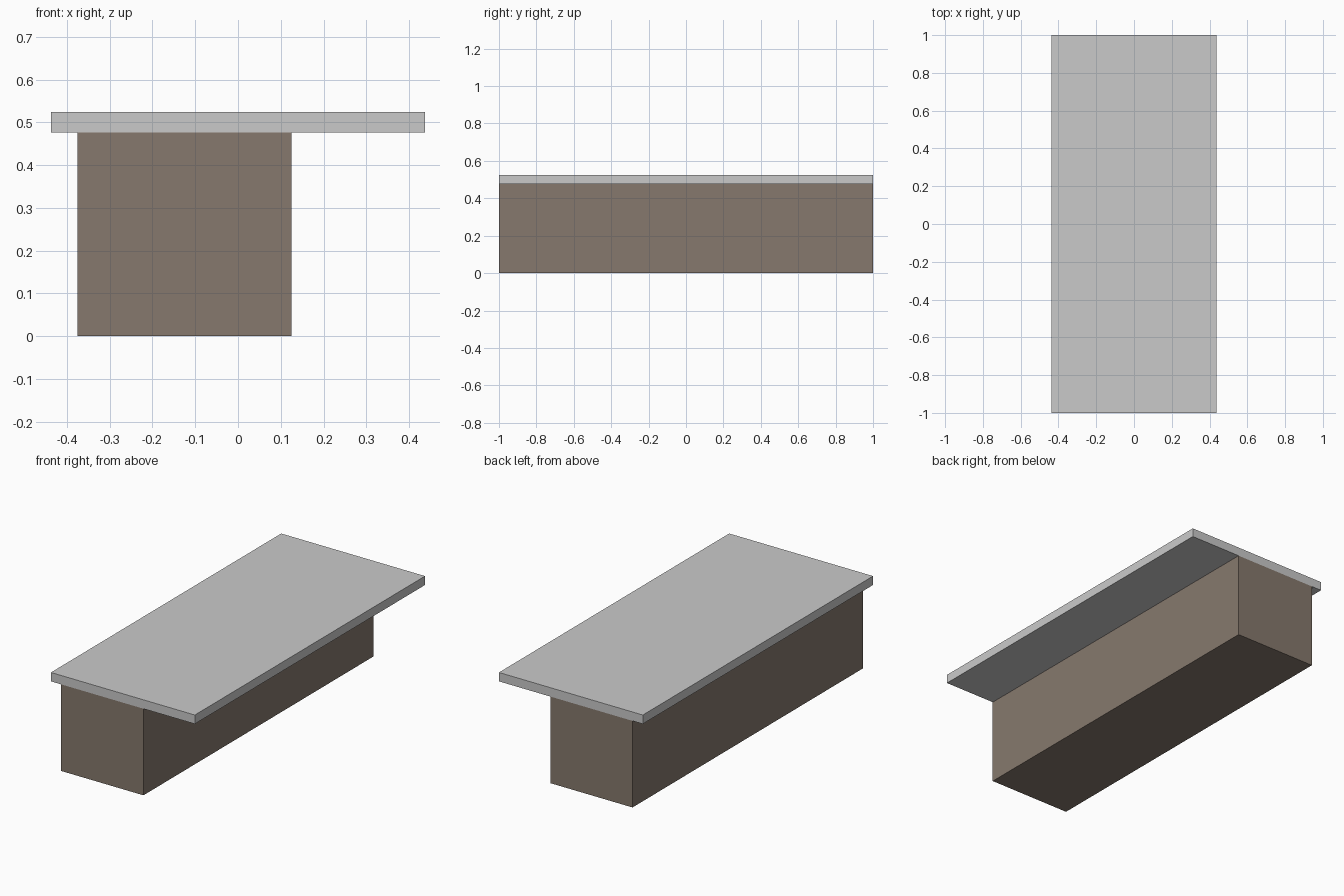
import bpy

if "Cube" in bpy.data.objects:
    bpy.data.objects.remove(bpy.data.objects["Cube"])


def material(name, rgb):
    m = bpy.data.materials.new(name)
    m.diffuse_color = (*rgb, 1.0)
    m.use_nodes = True
    m.node_tree.nodes["Principled BSDF"].inputs["Base Color"].default_value = m.diffuse_color
    return m


def box(name, lo, hi, mat):
    """Axis-aligned box between two corners."""
    centre = [(a + b) / 2 for a, b in zip(lo, hi)]
    bpy.ops.mesh.primitive_cube_add(size=1, location=centre)
    ob = bpy.context.object
    ob.name = name
    ob.scale = [b - a for a, b in zip(lo, hi)]
    bpy.ops.object.transform_apply(location=False, rotation=False, scale=True)
    ob.data.materials.append(mat)
    return ob


grey = material("light grey", (0.59, 0.59, 0.59))
brown = material("taupe brown", (0.238, 0.191, 0.153))

# Off-centre base block
box("base", (-0.375, -1, 0), (0.125, 1, 0.476), brown)

# Overhanging flat slab, flush with the base at both ends
box("top_slab", (-0.4375, -1, 0.476), (0.4375, 1, 0.525), grey)
